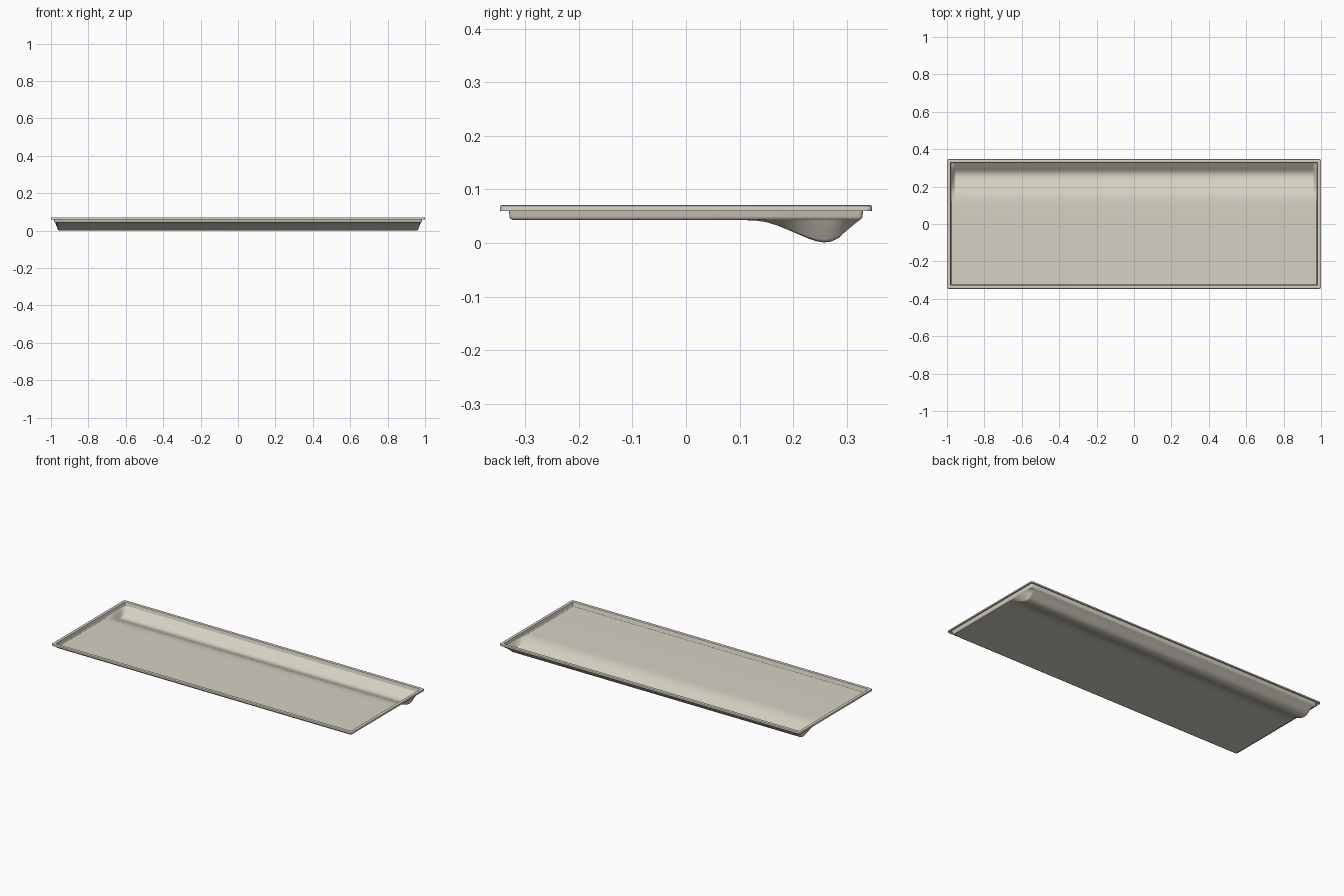
import bpy, bmesh, math

if "Cube" in bpy.data.objects:
    bpy.data.objects.remove(bpy.data.objects["Cube"])

HX, HY = 1.0, 0.347      # half size of the outer rim
T = 0.003                # sheet thickness
FLOOR = 0.046            # top of the flat floor

cream = bpy.data.materials.new("warm_cream_plastic")
cream.diffuse_color = (0.67, 0.635, 0.545, 1)
cream.use_nodes = True
cream.node_tree.nodes["Principled BSDF"].inputs["Base Color"].default_value = cream.diffuse_color


def finish(name, bm, angle):
    """Turn a top surface into a thin smooth-shaded sheet."""
    me = bpy.data.meshes.new(name)
    bm.to_mesh(me)
    bm.free()
    ob = bpy.data.objects.new(name, me)
    bpy.context.collection.objects.link(ob)
    me.materials.append(cream)
    bpy.ops.object.select_all(action='DESELECT')
    ob.select_set(True)
    bpy.context.view_layer.objects.active = ob
    m = ob.modifiers.new("thickness", 'SOLIDIFY')
    m.thickness = T
    m.offset = -1
    bpy.ops.object.modifier_apply(modifier=m.name)
    bpy.ops.object.shade_smooth_by_angle(angle=math.radians(angle))
    return ob


def rounded_ring(bm, inset, z, steps=5):
    """Counter-clockwise rounded rectangle of vertices."""
    r = max(0.012 - inset * 0.4, 0.003)
    hx, hy = HX - inset, HY - inset
    ring = []
    for k, (sx, sy) in enumerate([(1, 1), (-1, 1), (-1, -1), (1, -1)]):
        for i in range(steps + 1):
            a = math.pi / 2 * (k + i / steps)
            ring.append(bm.verts.new((sx * (hx - r) + r * math.cos(a),
                                      sy * (hy - r) + r * math.sin(a), z)))
    return ring


# Rim and wall: lip profile (inset, height) swept around the tray
lip = [(0, 0.060), (0, 0.067), (0.001, 0.0695), (0.004, 0.071),
       (0.015, 0.071), (0.018, 0.0695), (0.019, 0.067),
       (0.0205, 0.050), (0.0215, 0.0475), (0.024, FLOOR)]
bm = bmesh.new()
rings = [rounded_ring(bm, d, z) for d, z in lip]
for a, b in zip(rings, rings[1:]):
    for i in range(len(a)):
        j = (i + 1) % len(a)
        bm.faces.new((a[i], a[j], b[j], b[i]))
finish("rim_and_wall", bm, 40)

# Floor with a trough along the back: (y, depth below the floor)
trough = [(-0.323, 0), (0.10, 0), (0.13, 0.001), (0.15, 0.004), (0.17, 0.010),
          (0.19, 0.018), (0.21, 0.0265), (0.23, 0.035), (0.245, 0.040),
          (0.258, 0.042), (0.27, 0.0405), (0.283, 0.034), (0.295, 0.023),
          (0.308, 0.012), (0.318, 0.004), (0.323, 0)]
# Trough end walls: (x, share of the depth)
ends = [(0.976, 0), (0.974, 0.06), (0.961, 0.90), (0.958, 0.98), (0.952, 1)]
columns = [(-x, f) for x, f in ends] + [(x, f) for x, f in reversed(ends)]
bm = bmesh.new()
grid = [[bm.verts.new((x, y, FLOOR - d * f)) for x, f in columns]
        for y, d in trough]
for r0, r1 in zip(grid, grid[1:]):
    for i in range(len(columns) - 1):
        bm.faces.new((r0[i], r0[i + 1], r1[i + 1], r1[i]))
finish("floor_with_trough", bm, 45)
